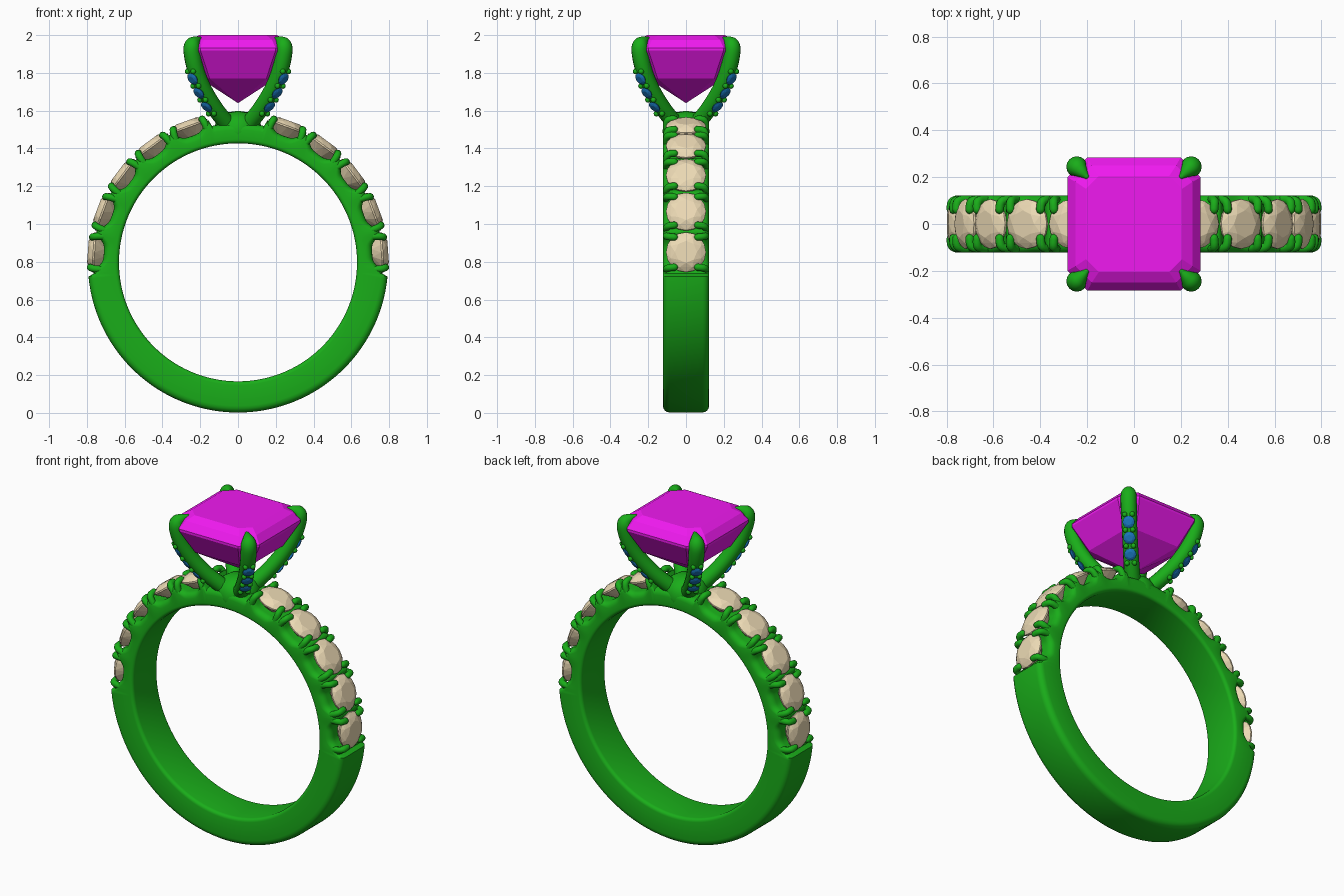
import bpy, bmesh
from math import sin, cos, pi, radians, exp
from mathutils import Vector, Matrix

if "Cube" in bpy.data.objects:
    bpy.data.objects.remove(bpy.data.objects["Cube"])

C = 0.797          # height of the finger-hole centre
R = 0.795          # outer radius of the plain band
STONES = [4 + 16.5 * i for i in range(5)]
GAPS = [-4.3 + 16.5 * i for i in range(6)]


def material(name, rgb):
    m = bpy.data.materials.new(name)
    m.diffuse_color = (*rgb, 1)
    m.use_nodes = True
    m.node_tree.nodes["Principled BSDF"].inputs["Base Color"].default_value = m.diffuse_color
    return m


METAL = material("green_metal", (0.01, 0.42, 0.01))
MAGENTA = material("magenta_gem", (0.87, 0.01, 0.87))
CREAM = material("cream_gem", (0.84, 0.70, 0.46))
BLUE = material("blue_gem", (0.01, 0.18, 0.50))


def finish(bm, name, mat, smooth=True):
    bmesh.ops.recalc_face_normals(bm, faces=bm.faces)
    me = bpy.data.meshes.new(name)
    bm.to_mesh(me)
    bm.free()
    ob = bpy.data.objects.new(name, me)
    bpy.context.collection.objects.link(ob)
    me.materials.append(mat)
    if smooth:
        bpy.ops.object.select_all(action='DESELECT')
        ob.select_set(True)
        bpy.context.view_layer.objects.active = ob
        bpy.ops.object.shade_smooth_by_angle(angle=radians(45))
    return ob


def bridge(bm, rings, closed=False):
    n = len(rings[0])
    pairs = list(zip(rings, rings[1:]))
    if closed:
        pairs.append((rings[-1], rings[0]))
    for a, b in pairs:
        for i in range(n):
            bm.faces.new((a[i], a[(i + 1) % n], b[(i + 1) % n], b[i]))


def catmull(pts, steps):
    pts = [Vector(p) for p in pts]
    out = []
    for i in range(len(pts) - 1):
        a, b, c, d = pts[max(i - 1, 0)], pts[i], pts[i + 1], pts[min(i + 2, len(pts) - 1)]
        for k in range(steps):
            t = k / steps
            out.append(0.5 * (2 * b + (c - a) * t + (2 * a - 5 * b + 4 * c - d) * t * t
                              + (3 * b - a - 3 * c + d) * t ** 3))
    return out + [pts[-1]]


def tube(bm, path, side, segs=10):
    """Round-ended tube along (position, radius) points; side is the normal of its plane."""
    path = [(p, r, (path[min(i + 1, len(path) - 1)][0] - path[max(i - 1, 0)][0]).normalized())
            for i, (p, r) in enumerate(path)]
    angs = [radians(a) for a in (80, 55, 28)]
    (p0, r0, t0), (p1, r1, t1) = path[0], path[-1]
    path = ([(p0 - t0 * r0 * sin(a), r0 * cos(a), t0) for a in angs] + path
            + [(p1 + t1 * r1 * sin(a), r1 * cos(a), t1) for a in reversed(angs)])
    rings = []
    for p, r, t in path:
        n = t.cross(side).normalized()
        s = n.cross(t)
        rings.append([bm.verts.new(p + r * (cos(2 * pi * k / segs) * s + sin(2 * pi * k / segs) * n))
                      for k in range(segs)])
    bridge(bm, rings)
    bm.faces.new(rings[0])
    bm.faces.new(rings[-1])


def hull(bm, pts):
    vs = [bm.verts.new(p) for p in pts]
    res = bmesh.ops.convex_hull(bm, input=vs)
    junk = [v for v in res["geom_interior"] if isinstance(v, bmesh.types.BMVert)]
    bmesh.ops.delete(bm, geom=junk, context='VERTS')


def brilliant(bm, centre, axis, r):
    """Round brilliant-cut stone: table, crown, girdle and pavilion rings."""
    rot = axis.to_track_quat('Z', 'Y')
    pts = []
    for rad, h, n, off in ((.55, .30, 8, 0), (.82, .19, 8, .5), (1, .04, 16, 0),
                           (1, -.04, 16, 0), (.5, -.5, 8, .5), (.05, -.85, 8, 0)):
        for k in range(n):
            a = 2 * pi * (k + off) / n
            pts.append(centre + rot @ Vector((r * rad * cos(a), r * rad * sin(a), r * h)))
    hull(bm, pts)


def polar(deg, r, y, sx=1):
    return Vector((sx * r * cos(radians(deg)), y, C + r * sin(radians(deg))))


# band: rounded section swept round the finger, scalloped under the stones
def outer_radius(deg):
    a = deg if deg <= 90 else 180 - deg
    if a < -4.6:
        return R
    if a > 79:
        return 0.735
    return 0.712 + 0.055 * max(exp(-((a - g) / 3.2) ** 2) for g in GAPS)


bm = bmesh.new()
rings = []
angles = [-90 + 360 * i / 400 for i in range(400)]
for deg in angles:
    ro, ri, w = outer_radius(deg), 0.63, 0.122
    ring = []
    for sy, sr, c in ((1, 1, .035), (-1, 1, .035), (-1, -1, .02), (1, -1, .02)):
        start = {(1, 1): 0, (-1, 1): 90, (-1, -1): 180, (1, -1): 270}[(sy, sr)]
        for k in range(5):
            t = radians(start + 22.5 * k)
            rc = ro - c if sr > 0 else ri + c
            ring.append(bm.verts.new(polar(deg, rc + c * sin(t), sy * (w - c) + c * cos(t))))
    rings.append(ring)
bridge(bm, rings, closed=True)
finish(bm, "band", METAL)

# shoulder stones and the paired claws between them
gems, claws = bmesh.new(), bmesh.new()
for sx in (1, -1):
    for deg in STONES:
        axis = Vector((sx * cos(radians(deg)), 0, sin(radians(deg))))
        brilliant(gems, polar(deg, 0.765, 0, sx), axis, 0.106)
    for gi, g in enumerate(GAPS):
        offs = (1,) if gi == 0 else (-1,) if gi == 5 else (-1, 1)
        for o in offs:
            for sy in (1, -1):
                pts = [polar(g + o * a, r, sy * y, sx) for a, r, y in
                       ((.9, .68, .098), (1.5, .745, .104), (2.1, .777, .094), (2.4, .782, .062))]
                side = Vector((-sx * sin(radians(g)), 0, cos(radians(g))))
                tube(claws, [(p, 0.019) for p in catmull(pts, 4)], side)
finish(gems, "shoulder_stones", CREAM, smooth=False)
finish(claws, "shoulder_claws", METAL)

# hub joining the head to the band
bm = bmesh.new()
rings = []
for r, z in ((.07, 1.432), (.105, 1.436), (.12, 1.455), (.124, 1.49), (.12, 1.53),
             (.1, 1.565), (.06, 1.59), (.01, 1.598)):
    rings.append([bm.verts.new((r * cos(2 * pi * k / 32), r * sin(2 * pi * k / 32), z)) for k in range(32)])
bridge(bm, rings)
bm.faces.new(rings[0])
bm.faces.new(rings[-1])
finish(bm, "head_hub", METAL)

# four corner prongs with small stones and beads down their outer faces
prongs, pave = bmesh.new(), bmesh.new()
PRONG = [(.05, 1.52, .045), (.12, 1.61, .044), (.18, 1.71, .043), (.222, 1.81, .044),
         (.242, 1.90, .045), (.242, 1.945, .043), (.226, 1.966, .030), (.203, 1.98, .012)]
curve = catmull(PRONG, 6)
for sx in (1, -1):
    for sy in (1, -1):
        path = [(Vector((sx * p.x, sy * p.x, p.y)), p.z) for p in curve]
        side = Vector((sx, -sy, 0)).normalized()
        tube(prongs, path, side, 16)
        for z, bead in ((1.635, 0), (1.705, 0), (1.775, 0), (1.60, 1), (1.67, 1), (1.74, 1), (1.81, 1)):
            i = min(range(1, len(path) - 1), key=lambda j: abs(path[j][0].z - (z + .012)))
            t = (path[i + 1][0] - path[i - 1][0]).normalized()
            out = t.cross(side).normalized()
            if out.dot(Vector((sx, sy, 0))) < 0:
                out = -out
            p = path[i][0] + t * ((z + .012 - path[i][0].z) / t.z)
            if bead:
                for s in (1, -1):
                    bmesh.ops.create_uvsphere(prongs, u_segments=10, v_segments=6, radius=.015,
                                              matrix=Matrix.Translation(p + out * .040 + side * s * .021))
            else:
                brilliant(pave, p + out * .042, out, .034)
finish(prongs, "prongs", METAL)
finish(pave, "prong_stones", BLUE, smooth=False)

# square step-cut centre stone with cropped corners
bm = bmesh.new()
pts = [Vector((0, 0, 1.64))]
for h, c, z in ((.205, .055, 2.0), (.25, .07, 1.975), (.284, .085, 1.932), (.284, .085, 1.918),
                (.20, .05, 1.77)):
    for sx in (1, -1):
        for sy in (1, -1):
            pts += [Vector((sx * h, sy * (h - c), z)), Vector((sx * (h - c), sy * h, z))]
hull(bm, pts)
finish(bm, "centre_stone", MAGENTA, smooth=False)
